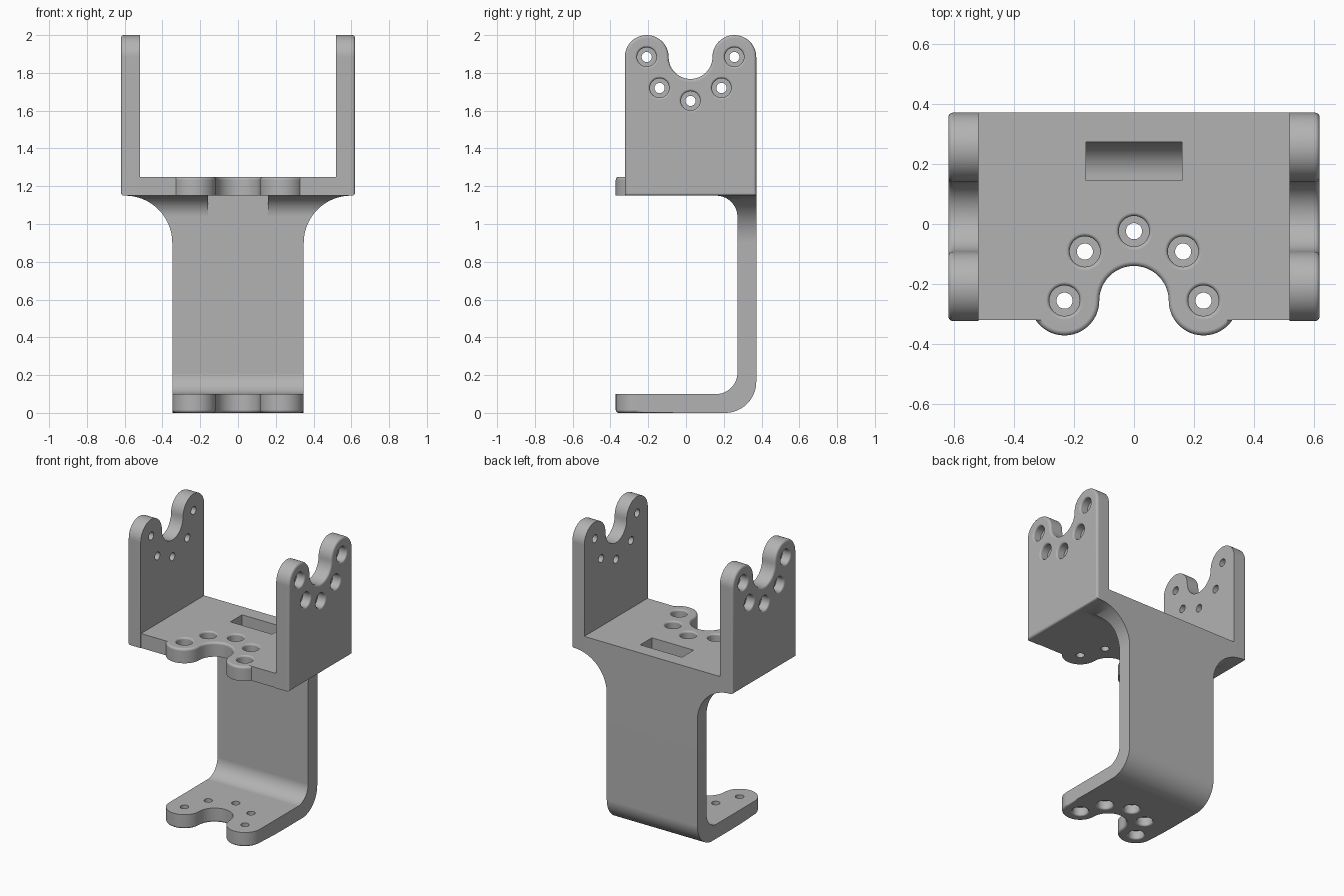
import bpy, bmesh
from math import pi, sin, cos, asin
from mathutils import Matrix, Vector

if "Cube" in bpy.data.objects:
    bpy.data.objects.remove(bpy.data.objects["Cube"])

R = 0.116          # lobe and notch radius
T = 0.1            # plate thickness
BACK = 0.372       # rear face of the bracket
DECK = 1.15        # underside of the deck
HALF = 0.52        # inner half width between the side plates

grey = bpy.data.materials.new("plain grey")
grey.use_nodes = True
grey.diffuse_color = (0.45, 0.45, 0.45, 1)
grey.node_tree.nodes["Principled BSDF"].inputs["Base Color"].default_value = grey.diffuse_color


def arc(cx, cy, r, a, b, n=24):
    return [(cx + r * cos(a + (b - a) * i / n), cy + r * sin(a + (b - a) * i / n))
            for i in range(n + 1)]


def prism(bm, outline, w0, w1):
    """Extrude a 2D outline between two heights."""
    pts = [p for i, p in enumerate(outline)
           if (Vector(p) - Vector(outline[i - 1])).length > 1e-5]
    face = bm.faces.new([bm.verts.new((u, v, w0)) for u, v in pts])
    moved = bmesh.ops.extrude_face_region(bm, geom=[face])["geom"]
    bmesh.ops.translate(bm, vec=(0, 0, w1 - w0),
                        verts=[g for g in moved if isinstance(g, bmesh.types.BMVert)])
    bmesh.ops.recalc_face_normals(bm, faces=bm.faces)


def lathe(bm, profile, u, v, n=32):
    """Closed solid of revolution about a line along w."""
    rings = [[bm.verts.new((u + r * cos(2 * pi * i / n), v + r * sin(2 * pi * i / n), w))
              for i in range(n)] for r, w in profile]
    for a, b in zip(rings, rings[1:]):
        for i in range(n):
            bm.faces.new((a[i], a[(i + 1) % n], b[(i + 1) % n], b[i]))
    bm.faces.new(rings[0][::-1])
    bm.faces.new(rings[-1])


def to_object(bm, name, matrix=None):
    if matrix:
        bm.transform(matrix)
    bmesh.ops.recalc_face_normals(bm, faces=bm.faces)
    mesh = bpy.data.meshes.new(name)
    bm.to_mesh(mesh)
    bm.free()
    mesh.materials.append(grey)
    obj = bpy.data.objects.new(name, mesh)
    bpy.context.collection.objects.link(obj)
    return obj


def boolean(obj, cutter, operation):
    """Apply a boolean and discard the cutter."""
    cutter.hide_render = True
    mod = obj.modifiers.new("cut", 'BOOLEAN')
    mod.operation, mod.solver, mod.object = operation, 'EXACT', cutter
    bpy.context.view_layer.objects.active = obj
    bpy.ops.object.modifier_apply(modifier=mod.name)
    bpy.data.objects.remove(cutter)


def finish(obj):
    bpy.ops.object.select_all(action='DESELECT')
    obj.select_set(True)
    bpy.context.view_layer.objects.active = obj
    bpy.ops.object.shade_smooth_by_angle(angle=0.6)
    obj.modifiers.new("flat faces", 'WEIGHTED_NORMAL').keep_sharp = True


def frame(u, v, w, origin):
    """Matrix taking plate axes u, v, w to model axes."""
    m = Matrix((u, v, w)).transposed().to_4x4()
    m.translation = origin
    return m


def mount_plate(name, matrix, body, cut_off=0.0, round_all=False):
    """Plate with two lobes, a round notch and five counterbored holes."""
    a = asin(cut_off / R)
    outline = (arc(2 * R, 0, R, a, pi) + arc(0, 0, R, 0, -pi)
               + arc(-2 * R, 0, R, 0, pi - a) + body)
    bm = bmesh.new()
    prism(bm, outline, 0, T)
    rim = [e for e in bm.edges if all(v.co.z > T / 2 for v in e.verts)
           and (round_all or e.calc_length() < 0.03)]
    bmesh.ops.bevel(bm, geom=rim, offset=0.016, segments=4, profile=0.5, affect='EDGES')
    plate = to_object(bm, name, matrix)

    # Counterbored holes with softened rims
    flare = [(0.063 - 0.012 * sin(t * pi / 8), T - 0.012 + 0.012 * cos(t * pi / 8))
             for t in range(5)]
    flare = [(0.063 - 0.012 * sin(t * pi / 8), T - 0.012 * (1 - cos(t * pi / 8)))
             for t in range(5)]
    profile = [(0.063, T + 0.02)] + flare + [(0.051, 0.04), (0.027, 0.04), (0.027, -0.02)]
    bm = bmesh.new()
    for k in range(5):
        angle = -k * pi / 4
        lathe(bm, profile, 2 * R * cos(angle), 2 * R * sin(angle))
    boolean(plate, to_object(bm, "hole_cutter", matrix), 'DIFFERENCE')
    return plate


def slot_cutter():
    bm = bmesh.new()
    prism(bm, [(-0.16, 0.145), (0.16, 0.145), (0.16, 0.273), (-0.16, 0.273)], 0.95, 1.4)
    return to_object(bm, "slot_cutter")


X, Y, Z = Vector((1, 0, 0)), Vector((0, 1, 0)), Vector((0, 0, 1))
LOBE_Y = -BACK + R
LOBE_Z = 2 - R

# Upright side plates
drop = DECK - LOBE_Z
side_body = [(-3 * R, drop), (3 * R, drop)]
for name, s in (("left_side_plate", 1), ("right_side_plate", -1)):
    finish(mount_plate(name, frame(Y * s, Z, X * s, (HALF * s, 0.024, LOBE_Z)),
                       side_body, round_all=True))

# Deck with slot
step, rear = 0.064, LOBE_Y - BACK
deck = mount_plate("deck", frame(-X, -Y, Z, (0, LOBE_Y, DECK)),
                   [(-HALF, step), (-HALF, rear), (HALF, rear), (HALF, step)], cut_off=step)
boolean(deck, slot_cutter(), 'DIFFERENCE')
finish(deck)

# Foot plate, counterbored from below
JOIN = 0.06
finish(mount_plate("foot_plate", frame(X, -Y, -Z, (0, LOBE_Y, T)),
                   [(-3 * R, LOBE_Y - JOIN), (3 * R, LOBE_Y - JOIN)]))

# Spine: bent strip trimmed to a flared front outline
ri, ro = 0.112, 0.165
yi = BACK - T - ri
strip = ([(JOIN, 0)] + arc(BACK - ro, ro, ro, -pi / 2, 0) + [(BACK, DECK)]
         + arc(yi, DECK - ri, ri, pi / 2, 0) + arc(yi, T + ri, ri, 0, -pi / 2) + [(JOIN, T)])
bm = bmesh.new()
prism(bm, strip, -0.7, 0.7)
spine = to_object(bm, "spine", frame(Y, Z, X, (0, 0, 0)))

half = [(3 * R, -0.1)] + arc(3 * R + 0.25, 0.9, 0.25, pi, pi / 2) + [(3 * R + 0.25, 1.3)]
bm = bmesh.new()
prism(bm, half + [(-x, z) for x, z in reversed(half)], -0.6, 0.6)
boolean(spine, to_object(bm, "spine_trim", frame(X, Z, -Y, (0, 0, 0))), 'INTERSECT')
boolean(spine, slot_cutter(), 'DIFFERENCE')
finish(spine)
